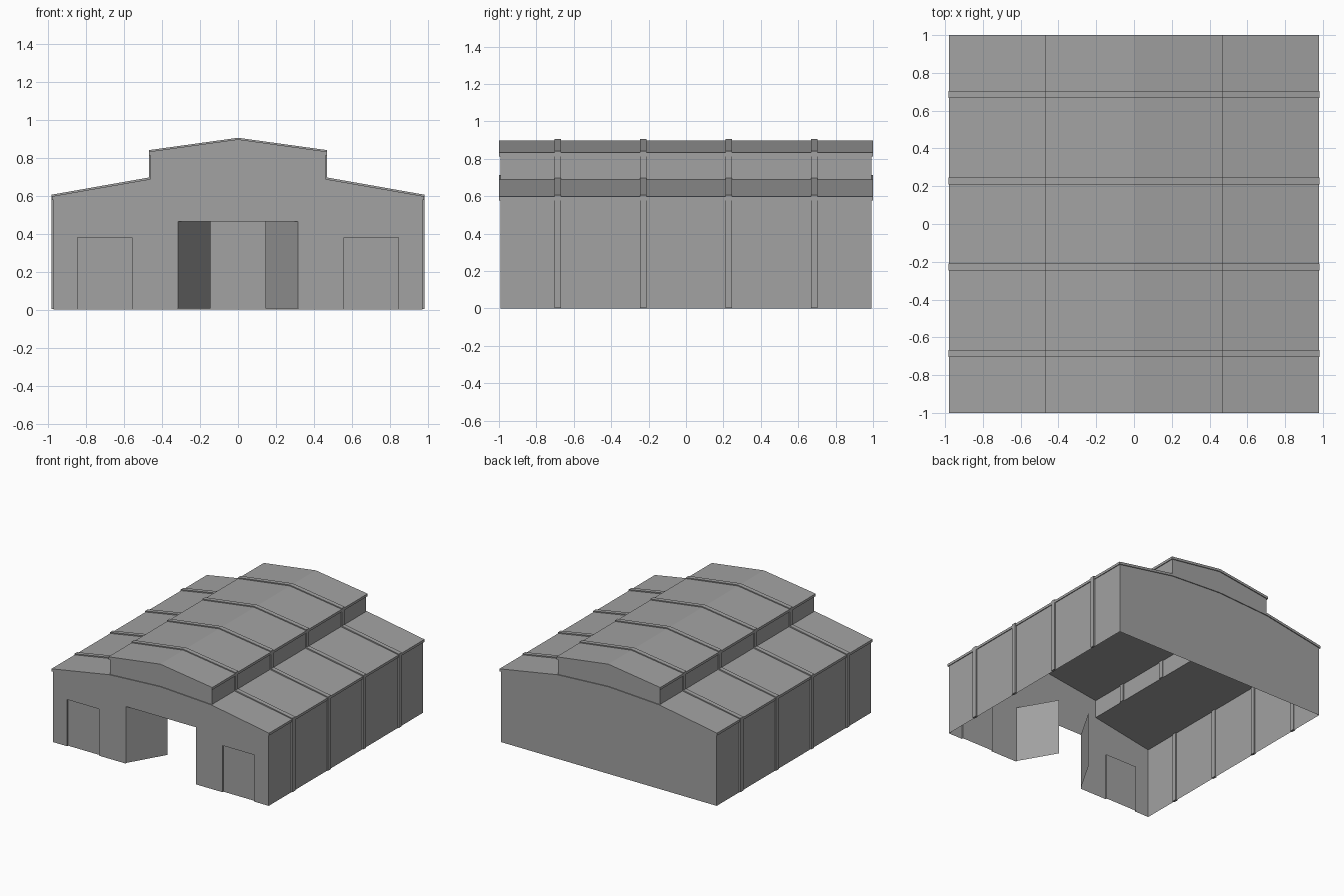
import bpy
import bmesh

cube = bpy.data.objects.get("Cube")
if cube:
    bpy.data.objects.remove(cube, do_unlink=True)

grey = bpy.data.materials.new("plain_grey")
grey.use_nodes = True
colour = (0.36, 0.36, 0.36, 1)
grey.diffuse_color = colour
grey.node_tree.nodes["Principled BSDF"].inputs["Base Color"].default_value = colour

WALL_Y = 0.993      # gable wall position
ROOF_Y = 1.0        # roof overhang end
DOOR_TOP = 0.465
SIDE_DOOR = (0.557, 0.845, 0.38)
RECESS = 0.012


def finish(name, bm):
    mesh = bpy.data.meshes.new(name)
    bm.to_mesh(mesh)
    bm.free()
    mesh.materials.append(grey)
    obj = bpy.data.objects.new(name, mesh)
    bpy.context.collection.objects.link(obj)
    return obj


def mirrored(half):
    """Right half of an (x, z) path, ending on or right of the centre, made whole."""
    return half + [(-x, z) for x, z in reversed(half) if x > 0]


def sheet(name, faces):
    bm = bmesh.new()
    for pts in faces:
        bm.faces.new([bm.verts.new(p) for p in pts])
    bmesh.ops.remove_doubles(bm, verts=bm.verts, dist=0.0001)
    return finish(name, bm)


def prism(name, outline, y0, y1):
    """Solid made by extruding an (x, z) outline along y."""
    bm = bmesh.new()
    face = bm.faces.new([bm.verts.new((x, y0, z)) for x, z in outline])
    out = bmesh.ops.extrude_face_region(bm, geom=[face])
    verts = [v for v in out["geom"] if isinstance(v, bmesh.types.BMVert)]
    bmesh.ops.translate(bm, verts=verts, vec=(0, y1 - y0, 0))
    bmesh.ops.recalc_face_normals(bm, faces=bm.faces)
    return finish(name, bm)


def slab(path, drop=0.02):
    return path + [(x, z - drop) for x, z in reversed(path)]


# Gable walls
gable = mirrored([(0.972, 0), (0.972, 0.59), (0.46, 0.68), (0.46, 0.82), (0, 0.885)])
sheet("back_wall", [[(-x, WALL_Y, z) for x, z in gable]])

s0, s1, s_top = SIDE_DOOR
notches = [(-s1, -s0, s_top), (-0.315, 0.315, DOOR_TOP), (s0, s1, s_top)]
front = list(gable)
for a, b, top in notches:
    front += [(a, 0), (a, top), (b, top), (b, 0)]
sheet("front_wall", [[(x, -WALL_Y, z) for x, z in reversed(front)]])

# Long walls and the raised roof walls
for side, s in (("left", 1), ("right", -1)):
    for name, x, z0, z1 in (("wall", 0.972, 0, 0.59), ("upper_wall", 0.46, 0.67, 0.82)):
        ends = (-WALL_Y * s, WALL_Y * s)
        sheet(f"{side}_{name}", [[(x * s, ends[0], z0), (x * s, ends[1], z0),
                                  (x * s, ends[1], z1), (x * s, ends[0], z1)]])

    # Lower roof slope
    slope = slab([(0.98 * s, 0.597), (0.46 * s, 0.688)])
    prism(f"{side}_lower_roof", slope, -ROOF_Y, ROOF_Y)

    # Open main door, swung inwards
    hinge, tip = (0.315 * s, -WALL_Y), (0.145 * s, -0.70)
    sheet(f"{side}_main_door", [[(*hinge, 0.005), (*tip, 0.005),
                                 (*tip, DOOR_TOP), (*hinge, DOOR_TOP)]])

    # Small recessed side door with its reveals
    a, b, f, r = s0 * s, s1 * s, -WALL_Y, RECESS - WALL_Y
    sheet(f"{side}_side_door", [
        [(a, r, 0), (b, r, 0), (b, r, s_top), (a, r, s_top)],
        [(a, f, 0), (a, r, 0), (a, r, s_top), (a, f, s_top)],
        [(b, r, 0), (b, f, 0), (b, f, s_top), (b, r, s_top)],
        [(a, f, s_top), (a, r, s_top), (b, r, s_top), (b, f, s_top)]])

# Raised roof
prism("upper_roof", slab(mirrored([(0.468, 0.832), (0, 0.897)])), -ROOF_Y, ROOF_Y)

# Trim strips carrying the lower roof line across the gables
trim = slab(mirrored([(0.46, 0.688), (0, 0.713)]))
prism("front_trim", trim, -ROOF_Y, -WALL_Y)
prism("back_trim", trim, WALL_Y, ROOF_Y)

# Frame ribs wrapping walls and roofs
outer = mirrored([(0.983, 0.003), (0.983, 0.605), (0.469, 0.696), (0.469, 0.84), (0, 0.905)])
inner = mirrored([(0.964, 0.003), (0.964, 0.58), (0.452, 0.67), (0.452, 0.816), (0, 0.88)])
for i, y in enumerate((-0.685, -0.228, 0.228, 0.685)):
    prism(f"frame_rib_{i + 1}", outer + inner[::-1], y - 0.018, y + 0.018)
